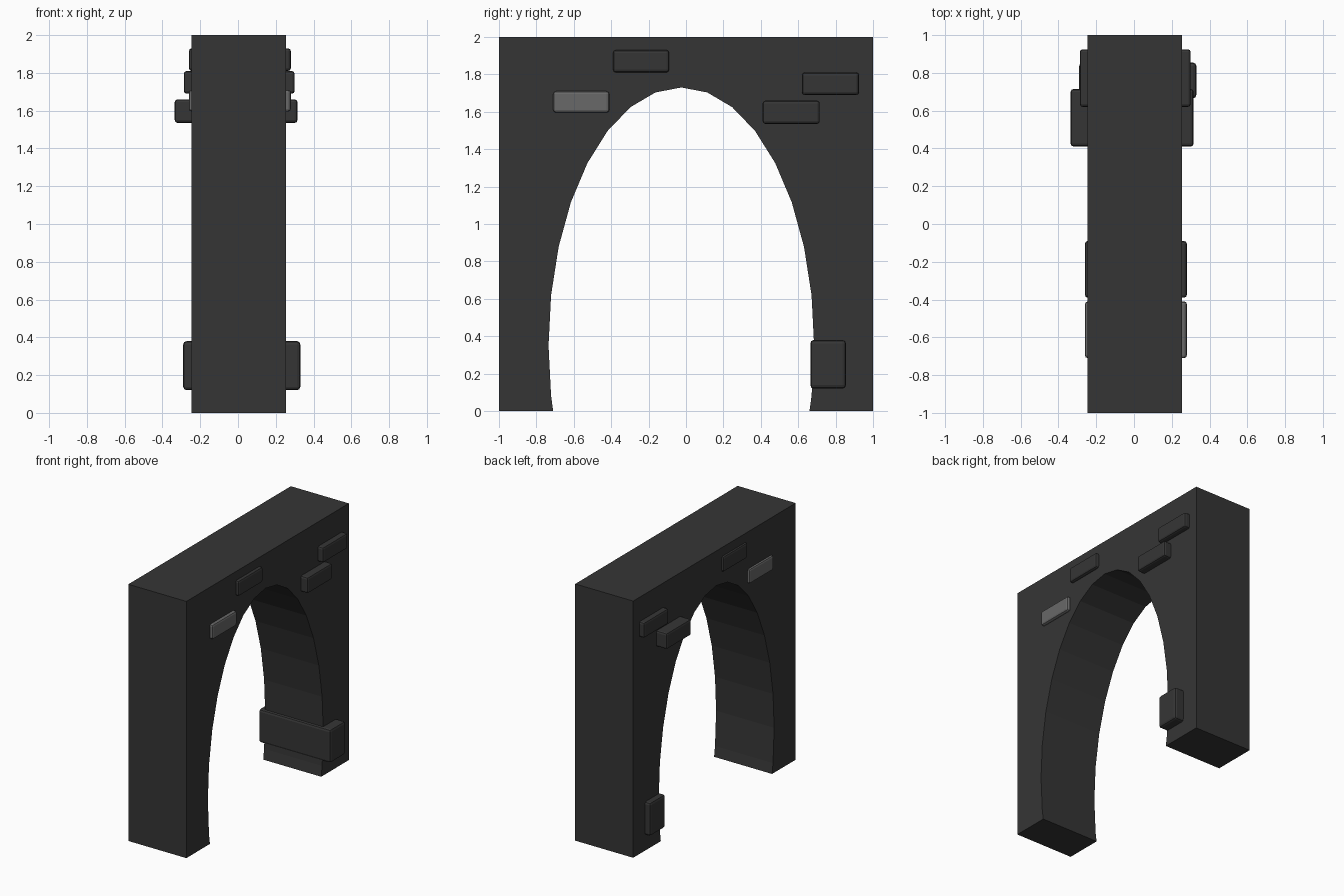
import bpy, bmesh, math

if "Cube" in bpy.data.objects:
    bpy.data.objects.remove(bpy.data.objects["Cube"])


def material(name, v):
    m = bpy.data.materials.new(name)
    m.diffuse_color = (v, v, v, 1)
    m.use_nodes = True
    m.node_tree.nodes["Principled BSDF"].inputs["Base Color"].default_value = m.diffuse_color
    return m


DARK = material("dark stone", 0.036)
LIGHT = material("light grey stone", 0.14)


def add_object(name, bm, mat):
    bmesh.ops.recalc_face_normals(bm, faces=bm.faces)
    me = bpy.data.meshes.new(name)
    bm.to_mesh(me)
    bm.free()
    me.materials.append(mat)
    ob = bpy.data.objects.new(name, me)
    bpy.context.collection.objects.link(ob)
    return ob


# Arch wall: rectangular slab with a half-ellipse opening, extruded along x
X0, X1 = -0.245, 0.255
CY, CZ, RY, RZ = -0.025, 0.35, 0.71, 1.38
foot = 0.685
opening = []
for i in range(-9, 10):                      # angle measured from the apex
    a = math.radians(11.25 * i)
    opening.append((CY + RY * math.sin(a), CZ + RZ * math.cos(a)))
opening = [(CY - foot, 0)] + opening + [(CY + foot, 0)]

bm = bmesh.new()
rings = []
for x in (X0, X1):
    inner = [bm.verts.new((x, y, z)) for y, z in opening]
    outer = [bm.verts.new((x, y, z)) for y, z in ((1, 0), (1, 2), (-1, 2), (-1, 0))]
    mid = len(inner) // 2
    # fan the spandrels to the top corners so each face stays simple
    br, tr, tl, bl = outer
    for k in range(len(inner) - 1):
        bm.faces.new((inner[k], inner[k + 1], tl if k < mid else tr))
    bm.faces.new((inner[0], tl, bl))
    bm.faces.new((inner[-1], br, tr))
    bm.faces.new((inner[mid], tr, tl))
    rings.append(inner + outer)
n = len(rings[0])
for k in range(n):
    j = (k + 1) % n
    bm.faces.new((rings[0][k], rings[0][j], rings[1][j], rings[1][k]))
bmesh.ops.dissolve_limit(bm, angle_limit=0.01, verts=bm.verts, edges=bm.edges)
add_object("arch_wall", bm, DARK)


# Bevelled stones that pass through the wall and stick out on both sides
def stone(name, xs, ys, zs, mat=DARK, bevel=0.015):
    bm = bmesh.new()
    bmesh.ops.create_cube(bm, size=1)
    for v in bm.verts:
        v.co = [(a + b) / 2 + c * (b - a) for c, (a, b) in zip(v.co, (xs, ys, zs))]
    bmesh.ops.bevel(bm, geom=list(bm.edges), offset=bevel, segments=2,
                    profile=0.5, affect='EDGES')
    add_object(name, bm, mat)


stone("top_stone", (-0.26, 0.28), (-0.39, -0.09), (1.81, 1.93))
stone("light_stone", (-0.26, 0.28), (-0.71, -0.41), (1.595, 1.71), LIGHT)
stone("corner_stone", (-0.287, 0.30), (0.62, 0.925), (1.69, 1.81))
stone("spandrel_stone", (-0.335, 0.315), (0.41, 0.715), (1.535, 1.66))
stone("foot_stone", (-0.29, 0.33), (0.665, 0.855), (0.12, 0.38), bevel=0.018)
